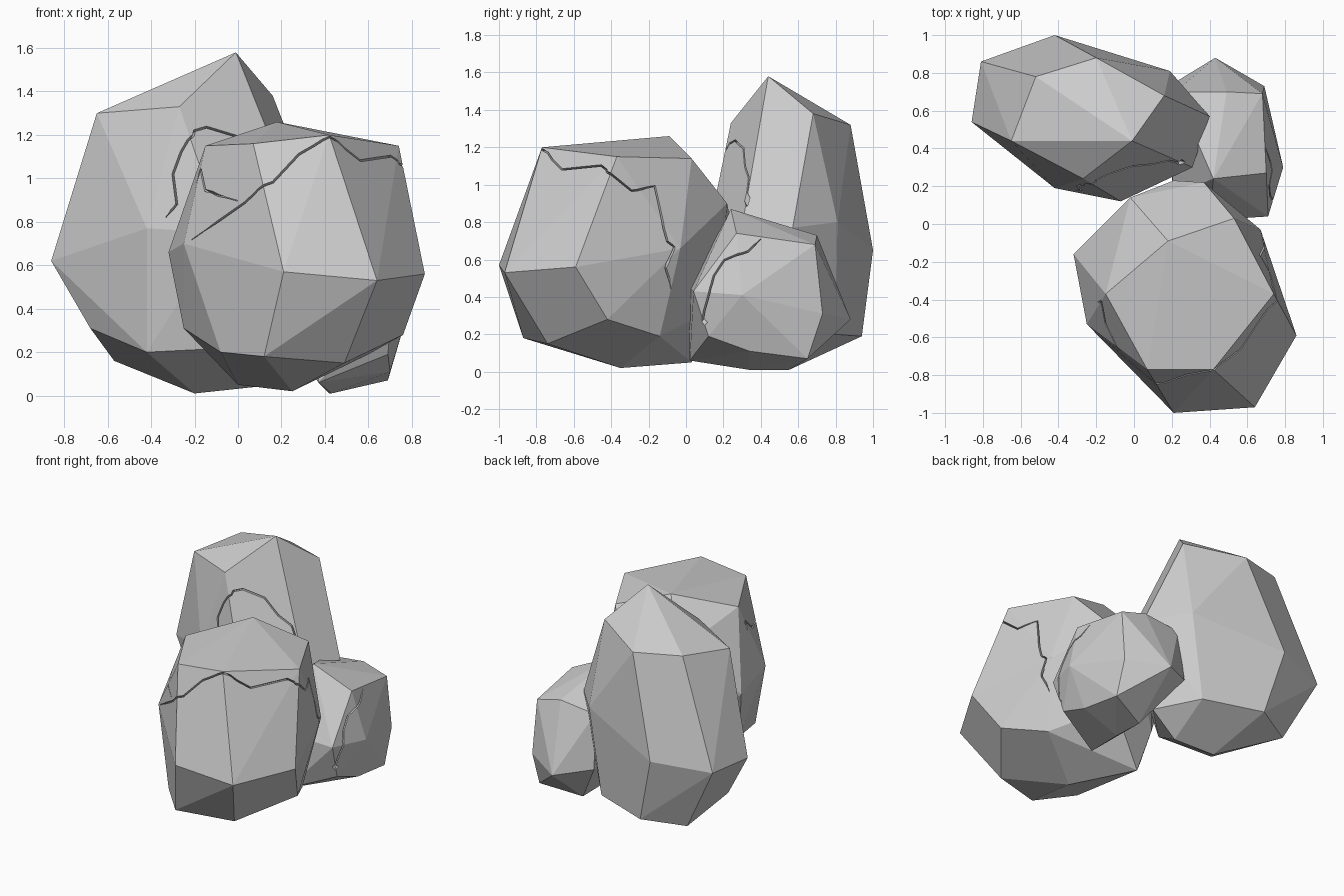
import bpy, bmesh, math
from mathutils import Vector

if "Cube" in bpy.data.objects:
    bpy.data.objects.remove(bpy.data.objects["Cube"])


def rock(name, pts):
    """Faceted boulder: convex hull of a few corner points."""
    bm = bmesh.new()
    for p in pts:
        bm.verts.new(p)
    bmesh.ops.convex_hull(bm, input=bm.verts[:])
    bmesh.ops.delete(bm, geom=[v for v in bm.verts if not v.link_faces], context='VERTS')
    bmesh.ops.dissolve_limit(bm, angle_limit=math.radians(5),
                             verts=bm.verts[:], edges=bm.edges[:])
    bmesh.ops.recalc_face_normals(bm, faces=bm.faces[:])
    me = bpy.data.meshes.new(name)
    bm.to_mesh(me)
    bm.free()
    ob = bpy.data.objects.new(name, me)
    bpy.context.collection.objects.link(ob)
    bpy.context.view_layer.update()
    return ob


def volume(me):
    bm = bmesh.new()
    bm.from_mesh(me)
    v = bm.calc_volume()
    bm.free()
    return v


def crack(ob, path, width=0.007, depth=0.04):
    """Cut a jagged V groove that follows the rock surface along the path."""
    bpy.context.view_layer.update()
    path = [Vector(p) for p in path]
    dense = [a.lerp(b, t / 2) for a, b in zip(path, path[1:]) for t in range(2)]
    dense.append(path[-1])
    hits = [ob.closest_point_on_mesh(p)[1:3] for p in dense]
    bm = bmesh.new()
    rings = []
    for i, (p, n) in enumerate(hits):
        t = hits[min(i + 1, len(hits) - 1)][0] - hits[max(i - 1, 0)][0]
        side = t.cross(n).normalized()
        w = width * (0.35 if i in (0, len(hits) - 1) else 1)
        rings.append([bm.verts.new(p + n * 0.05 + side * w * 1.6),
                      bm.verts.new(p + n * 0.05 - side * w * 1.6),
                      bm.verts.new(p - n * depth)])
    for a, b in zip(rings, rings[1:]):
        for k in range(3):
            j = (k + 1) % 3
            bm.faces.new((a[k], a[j], b[j], b[k]))
    bm.faces.new(rings[0])
    bm.faces.new(rings[-1][::-1])
    bmesh.ops.triangulate(bm, faces=bm.faces[:])
    bmesh.ops.recalc_face_normals(bm, faces=bm.faces[:])
    me = bpy.data.meshes.new("crack_cutter")
    bm.to_mesh(me)
    bm.free()
    cut = bpy.data.objects.new("crack_cutter", me)
    bpy.context.collection.objects.link(cut)
    cut.hide_render = True
    whole = ob.data.copy()
    mod = ob.modifiers.new("crack", 'BOOLEAN')
    mod.operation, mod.solver, mod.object = 'DIFFERENCE', 'EXACT', cut
    mod.use_self = True
    bpy.context.view_layer.objects.active = ob
    bpy.ops.object.modifier_apply(modifier=mod.name)
    bpy.data.objects.remove(cut)
    # Keep the uncut rock if the groove removed more than a sliver
    if abs(volume(ob.data)) < 0.95 * abs(volume(whole)):
        ob.data = whole


# Tall boulder at the back left
tall = rock("tall_rock", [
    (-.01, .44, 1.58), (-.65, .44, 1.30), (-.27, .24, 1.33), (-.52, .78, 1.34),
    (-.20, .88, 1.32), (.16, .68, 1.38),
    (-.86, .54, .62), (-.42, .19, .77), (-.07, .12, .75), (.31, .30, .78),
    (.40, .57, .77), (.19, .81, .80), (-.42, 1.0, .65), (-.81, .86, .62),
    (-.68, .50, .31), (-.42, .27, .20), (-.02, .22, .22), (.28, .52, .18),
    (.10, .80, .20), (-.30, .94, .19), (-.57, .80, .16), (-.20, .55, .01),
    (.08, .50, .04)])
crack(tall, [(-.33, .19, .82), (-.28, .19, .88), (-.30, .20, 1.02), (-.26, .22, 1.12),
             (-.20, .23, 1.22), (-.14, .25, 1.24), (0, .29, 1.20), (.10, .30, 1.10),
             (.20, .30, 1.05), (.26, .33, .88)])

# Wide boulder at the front right
wide = rock("wide_rock", [
    (.18, -.09, 1.26), (-.15, -.37, 1.15), (.07, -.77, 1.16), (.42, -.77, 1.20),
    (.74, -.37, 1.15), (.53, .03, 1.14),
    (.21, -1.0, .57), (.64, -.97, .53), (.86, -.59, .56), (.67, -.03, .66),
    (.37, .22, .90), (.21, .23, .85), (-.02, .14, .98), (-.32, -.16, .66),
    (-.25, -.53, .70),
    (.12, -.87, .18), (.49, -.74, .15), (.76, -.42, .28), (.60, -.14, .19),
    (.30, .17, .35), (-.08, .08, .35), (-.25, -.24, .31), (-.08, -.66, .20),
    (0, .03, .05), (.25, -.35, .02)])
crack(wide, [(-.23, -.58, .72), (0, -.80, .89), (.12, -.85, .97), (.16, -.86, .99),
             (.28, -.82, 1.12), (.42, -.77, 1.19), (.56, -.66, 1.08), (.70, -.45, 1.10),
             (.76, -.39, 1.05), (.76, -.28, .97), (.70, -.15, 1.0), (.72, -.09, .70),
             (.72, -.05, .67), (.70, -.10, .55), (.68, -.05, .43)])
crack(wide, [(-.24, -.42, .99), (-.19, -.42, 1.05), (-.14, -.52, .94), (-.02, -.76, .90)])

# Small boulder tucked in at the back right
small = rock("small_rock", [
    (.42, .24, .87), (.49, .70, .73), (.68, .69, .68), (.70, .32, .62), (.70, .27, .74),
    (.22, .70, .70), (.43, .88, .28), (.69, .73, .31), (.79, .30, .41), (.71, .04, .43),
    (.69, .12, .19), (.70, .34, .11), (.69, .65, .07), (.43, .34, .01), (.42, .55, .01),
    (.37, .02, .06), (.20, .74, .33), (.20, .15, .40), (.40, .02, .45)])
crack(small, [(.70, .08, .24), (.73, .09, .32), (.75, .12, .42), (.75, .14, .52),
              (.73, .20, .60), (.71, .33, .64), (.70, .40, .71)])
